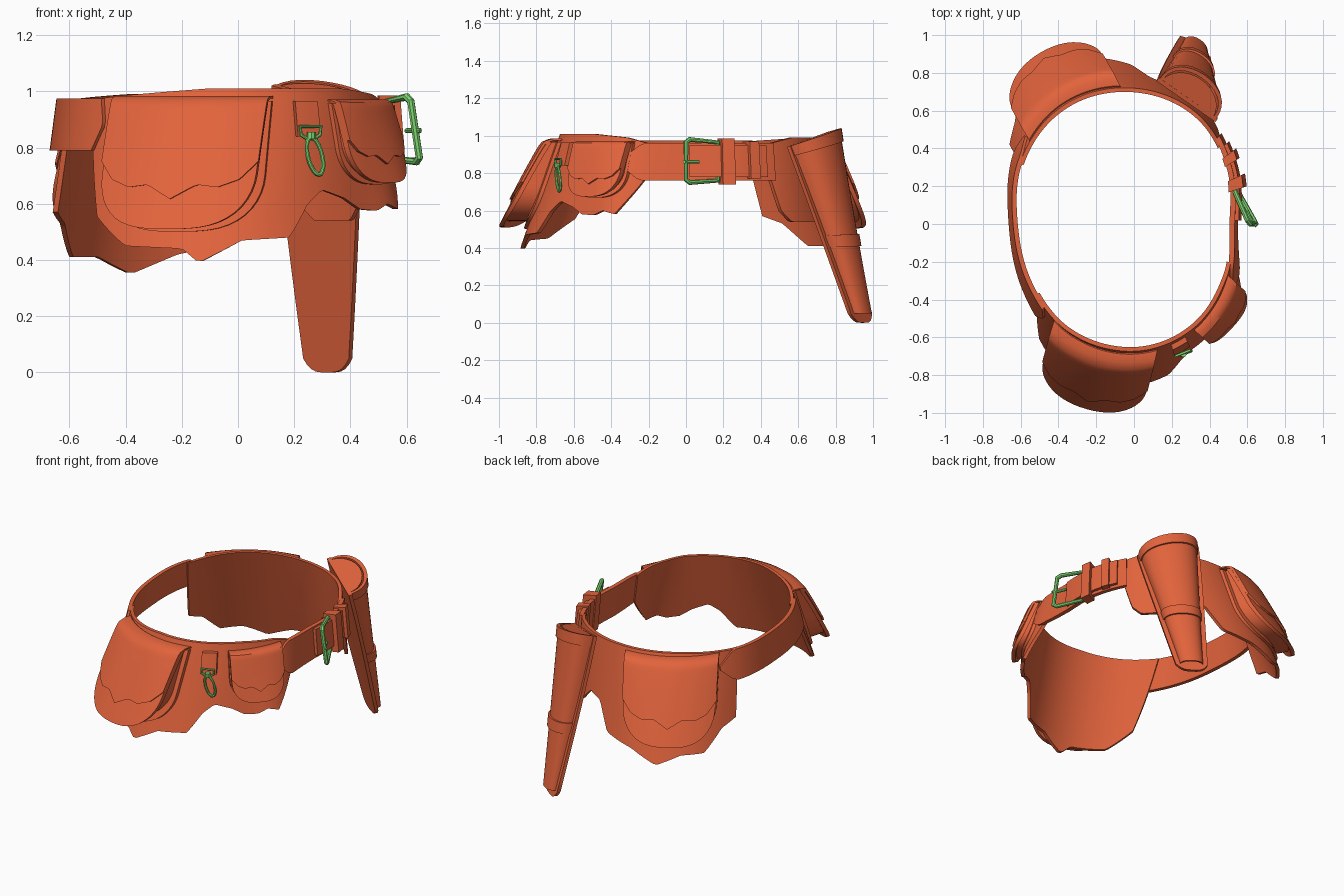
import bpy, bmesh
from math import sin, cos, pi, radians, degrees, exp, floor, sqrt
from mathutils import Vector

if "Cube" in bpy.data.objects:
    bpy.data.objects.remove(bpy.data.objects["Cube"])

def material(name, rgb):
    m = bpy.data.materials.new(name)
    m.diffuse_color = (*rgb, 1)
    m.use_nodes = True
    m.node_tree.nodes["Principled BSDF"].inputs["Base Color"].default_value = m.diffuse_color
    return m

LEATHER = material("leather", (0.76, 0.125, 0.045))
METAL = material("metal", (0.22, 0.70, 0.17))

# Belt oval: inner radius every 30 degrees, counted from +x towards +y
RADII = [.49, .555, .65, .695, .705, .66, .60, .605, .645, .655, .615, .54]

def lerp(a, b, t):
    return a + (b - a) * t

def radius(deg):
    u = (deg % 360) / 30
    i, t = floor(u), u % 1
    p, q, r, s = (RADII[(i + k) % 12] for k in (-1, 0, 1, 2))
    return q + .5 * t * (r - p + t * (2*p - 5*q + 4*r - s + t * (3*(q - r) + s - p)))

def base(deg, z):
    # leather flares outwards below the belt line at the front, the right pouch and the back
    d = deg % 360
    flare = (.08 + .28 * exp(-((d - 256) / 52) ** 2) + .15 * exp(-((d - 326) / 14) ** 2)
             + .27 * exp(-((d - 118) / 36) ** 2))
    return radius(deg) + flare * (1 - z)

def wrap(deg, z, off):
    r = base(deg, z) + off
    return Vector((r * cos(radians(deg)), r * sin(radians(deg)), z))

def table(pts, x):
    for (x0, y0), (x1, y1) in zip(pts, pts[1:]):
        if x <= x1:
            return lerp(y0, y1, max(0, (x - x0) / (x1 - x0)))
    return pts[-1][1]

def slab(name, f, na, nb, mat=LEATHER):
    """Closed sheet: f(u, v, k) with k = 0 inside and k = 1 outside."""
    bm = bmesh.new()
    g = [[[bm.verts.new(f(i / na, j / nb, k)) for j in range(nb + 1)]
          for i in range(na + 1)] for k in (0, 1)]
    for k in (0, 1):
        for i in range(na):
            for j in range(nb):
                bm.faces.new((g[k][i][j], g[k][i+1][j], g[k][i+1][j+1], g[k][i][j+1]))
    rim = ([(i, 0) for i in range(na)] + [(na, j) for j in range(nb)] +
           [(i, nb) for i in range(na, 0, -1)] + [(0, j) for j in range(nb, 0, -1)])
    for (a, b), (c, d) in zip(rim, rim[1:] + rim[:1]):
        bm.faces.new((g[0][a][b], g[0][c][d], g[1][c][d], g[1][a][b]))
    bmesh.ops.recalc_face_normals(bm, faces=bm.faces)
    me = bpy.data.meshes.new(name)
    bm.to_mesh(me)
    bm.free()
    ob = bpy.data.objects.new(name, me)
    me.materials.append(mat)
    bpy.context.collection.objects.link(ob)

def wire(name, pts, rad, closed=True):
    cu = bpy.data.curves.new(name, "CURVE")
    cu.dimensions = "3D"
    cu.bevel_depth, cu.bevel_resolution, cu.use_fill_caps = rad, 2, True
    sp = cu.splines.new("POLY")
    sp.points.add(len(pts) - 1)
    for p, co in zip(sp.points, pts):
        p.co = (*co, 1)
    sp.use_cyclic_u = closed
    cu.materials.append(METAL)
    bpy.context.collection.objects.link(bpy.data.objects.new(name, cu))

# Scalloped front and back panels
def panel(name, top_range, low_range, top, bottom):
    def f(u, v, k):
        low = lerp(*low_range, u)
        deg = lerp(lerp(*top_range, u), low, v)
        return wrap(deg, lerp(table(top, low), table(bottom, low), v), .022 * k)
    slab(name, f, 72, 8)

panel("front_panel", (216, 338), (230.5, 338),
      [(230, .97), (270, 1.01), (310, 1.01), (328, .99), (338, .96)],
      [(230, .56), (242, .45), (257, .44), (261, .39), (271, .47), (283, .48), (289, .6),
       (294, .65), (302, .62), (308, .58), (315, .575), (320, .6), (326, .58), (331, .66), (338, .77)])
panel("back_panel", (42, 152), (45, 147.5), [(45, .95), (60, .99), (120, .99), (146, .97)],
      [(45, .76), (49, .6), (54, .54), (68, .54), (76, .64), (84, .62), (91, .46), (104, .42),
       (114, .35), (123, .41), (132, .41), (140, .53), (147.5, .57)])

# Straps and their keepers
def strap(name, d0, d1, z0, z1, o0, o1, tip0=0, tip1=0, n=28):
    def f(u, v, k):
        s = min(1, (.12 + u / tip0) if tip0 else 1, (.12 + (1 - u) / tip1) if tip1 else 1)
        return wrap(lerp(d0, d1, u), (z0 + z1) / 2 + (z1 - z0) * s * (.5 - v), lerp(o0, o1, k))
    slab(name, f, n, 2)

strap("left_strap", 141, 226, .79, .975, .012, .037, .1, .03)
strap("right_strap", 326, 406, .76, .96, .012, .04, .14)
strap("buckle_strap", 2, 41, .78, .95, .04, .06)
strap("wide_keeper", 18.5, 24.5, .74, .985, .005, .085, n=3)
strap("narrow_keeper", 32, 36.5, .77, .97, .005, .08, n=3)

# Buckle frame and prong
wire("buckle_frame", [(.535, .17, .965), (.60, .02, .98), (.615, 0, .965), (.645, 0, .765),
                      (.635, .02, .75), (.55, .17, .76)], .014)
wire("buckle_prong", [(.60, .07, .86), (.63, 0, .86), (.65, -.01, .86)], .009, False)

# Pouches: back plate, recessed gusset, front plate, scalloped flap
FLAP = [(0, .77), (.3, .66), (.55, .68), (.8, .62), (1, .48)]

def pouch(name, mid, half, top, height, d_top, d_low):
    def place(a, depth, off):
        z = top - height * depth
        return wrap(mid + degrees(a * half / (base(mid, z) + off)), z, off)

    def front(depth):
        return lerp(d_top, d_low, min(1, depth) ** .8)

    def plate(part, scale, off):
        def f(u, v, k):
            s = sin(pi * (u - .5))
            low = 1 - .42 * (1 - sqrt(max(0, 1 - abs(s) ** 3)))
            d = .02 + v * (low * scale - .02)
            return place(s * scale, d, off(d, k))
        slab(name + part, f, 24, 10)
    plate("_back_plate", 1.02, lambda d, k: .015 + .025 * k)
    plate("_gusset", .93, lambda d, k: .02 + k * (front(d) - .03))
    plate("_front_plate", 1, lambda d, k: front(d) - .025 + .025 * k)

    def flap(u, v, k):
        s = sin(pi * (u - .5))
        d = table(FLAP, abs(s)) * max(0, v - .08) / .92
        over = sin(pi / 2 * min(1, v / .16))
        return place(s * 1.02, d - .02 * k * (1 - v), lerp(.015, front(d) + .003, over) + .014 * k)
    slab(name + "_flap", flap, 48, 16)

pouch("front_pouch", 255.5, .295, .975, .465, .085, .18)
pouch("back_pouch", 118.5, .29, .965, .46, .08, .155)
pouch("small_pouch", 315.5, .165, .965, .29, .065, .1)

# Clip tab, collar and hook
strap("clip_tab", 287, 294.5, .84, .965, .02, .05, n=3)
c = wrap(290.7, .85, .06)
t = Vector((cos(radians(22)), sin(radians(22)), 0))
UP = Vector((0, 0, 1))
wire("clip_ring", [c + t * x + UP * z for x, z in
                   ((-.04, .025), (.04, .025), (.036, -.005), (.015, -.018), (-.015, -.018), (-.036, -.005))], .007)
c = wrap(290.7, .77, .045) + t * .015
wire("clip_hook", [c + t * (.028 * cos(a) - .015 * sin(a)) + UP * (.066 * sin(a))
                   for a in (2 * pi * i / 20 for i in range(20))], .008)
wire("clip_swivel", [c - t * .014 + UP * .06, c - t * .014 + UP * .085], .016, False)

# Holster: plate, half-round tapering shell, lid and retaining band
E, N = Vector((-.82, .57, 0)), Vector((.57, .82, 0))

def holster(b, s, off):
    axis = Vector((.275, .648, .98)).lerp(Vector((.315, .935, .0)), b)
    tilt = (.04 * s + .25 * off) * (1 - b) ** 3
    return axis + E * (s * lerp(.19, .093, b ** 1.2)) + N * off + UP * tilt

def shell(grow, b0, b1, thick):
    def f(u, v, k):
        b = lerp(b0, b1, v)
        a, g = pi * (u - .5), grow + thick * k
        return holster(b, sin(a) * (lerp(.88, .66, b) + g * 4), .015 + cos(a) ** .8 * (lerp(.135, .035, b) + g))
    return f

def plate(u, v, k):
    s = sin(pi * (u - .5))
    b = v * (1 - .05 * abs(s) ** 4)
    return holster(b, s, .022 * k)

def lid(u, v, k):
    a = pi * (u - .5)
    return holster(.012, sin(a) * .88, .01 + cos(a) * .13 * v) + UP * (.012 * k)

slab("holster_plate", plate, 12, 14)
slab("holster_shell", shell(0, 0, .95, .012), 16, 12)
slab("holster_rim", shell(.012, 0, .06, .01), 16, 2)
slab("holster_band", shell(.012, .52, .585, .012), 16, 2)
slab("holster_lid", lid, 16, 3)

# Turn wires into meshes and smooth everything except sharp edges
bpy.ops.object.select_all(action="SELECT")
bpy.context.view_layer.objects.active = bpy.data.objects["buckle_frame"]
bpy.ops.object.convert(target="MESH")
bpy.ops.object.shade_smooth_by_angle(angle=radians(35))
